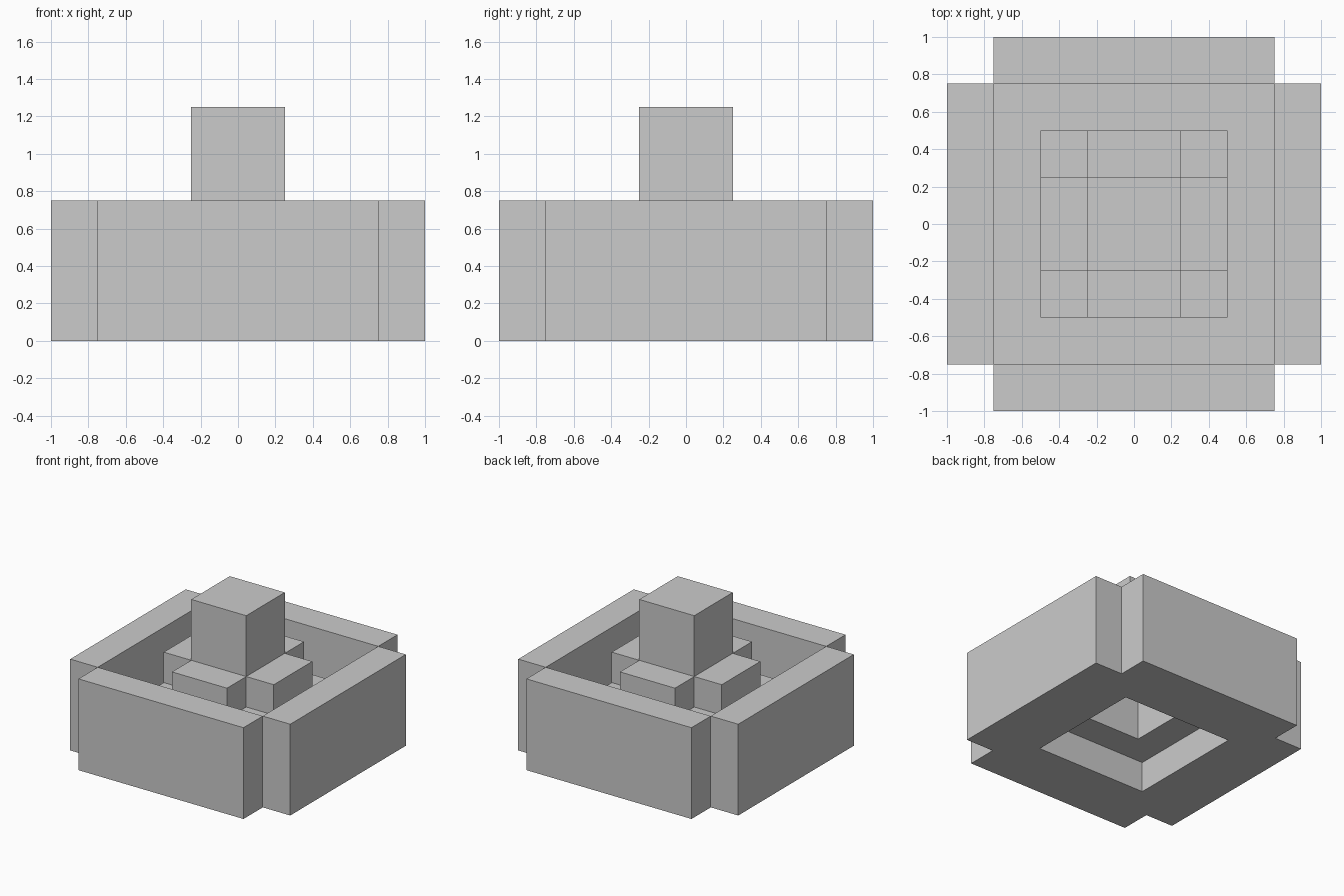
import bpy, bmesh
from math import pi
from mathutils import Matrix

if "Cube" in bpy.data.objects:
    bpy.data.objects.remove(bpy.data.objects["Cube"])


def make_object(name, bm):
    bmesh.ops.recalc_face_normals(bm, faces=bm.faces)
    mesh = bpy.data.meshes.new(name)
    bm.to_mesh(mesh)
    bm.free()
    obj = bpy.data.objects.new(name, mesh)
    bpy.context.collection.objects.link(obj)
    return obj


def box(name, lo, hi, turn=0):
    """Axis-aligned box between two corners, turned about z."""
    bm = bmesh.new()
    size = [b - a for a, b in zip(lo, hi)]
    mid = [(a + b) / 2 for a, b in zip(lo, hi)]
    m = Matrix.Rotation(turn, 4, 'Z') @ Matrix.Translation(mid) @ Matrix.Diagonal((*size, 1))
    bmesh.ops.create_cube(bm, size=1, matrix=m)
    return make_object(name, bm)


def square_ring(name, outer, inner, z0, z1):
    """Square frame with a square hole, given as half widths."""
    bm = bmesh.new()
    corners = [(-1, -1), (1, -1), (1, 1), (-1, 1)]
    profile = [(outer, z0), (outer, z1), (inner, z1), (inner, z0)]
    loops = [[bm.verts.new((cx * r, cy * r, z)) for cx, cy in corners] for r, z in profile]
    for i in range(4):
        a, b = loops[i], loops[(i + 1) % 4]
        for j in range(4):
            k = (j + 1) % 4
            bm.faces.new((a[j], a[k], b[k], b[j]))
    return make_object(name, bm)


# Floor with the wide opening underneath, and the raised step over it
square_ring("floor", 0.75, 0.5, 0, 0.25)
square_ring("step", 0.5, 0.25, 0.25, 0.5)

# Four outer walls and the four blocks leaning on the pillar
for i, side in enumerate(("front", "right", "back", "left")):
    turn = i * pi / 2
    box(side + "_wall", (-0.75, -1, 0), (0.75, -0.75, 0.75), turn)
    box(side + "_arm", (-0.25, -0.5, 0.5), (0.25, -0.25, 0.75), turn)

# Central pillar
box("pillar", (-0.25, -0.25, 0.75), (0.25, 0.25, 1.25))
